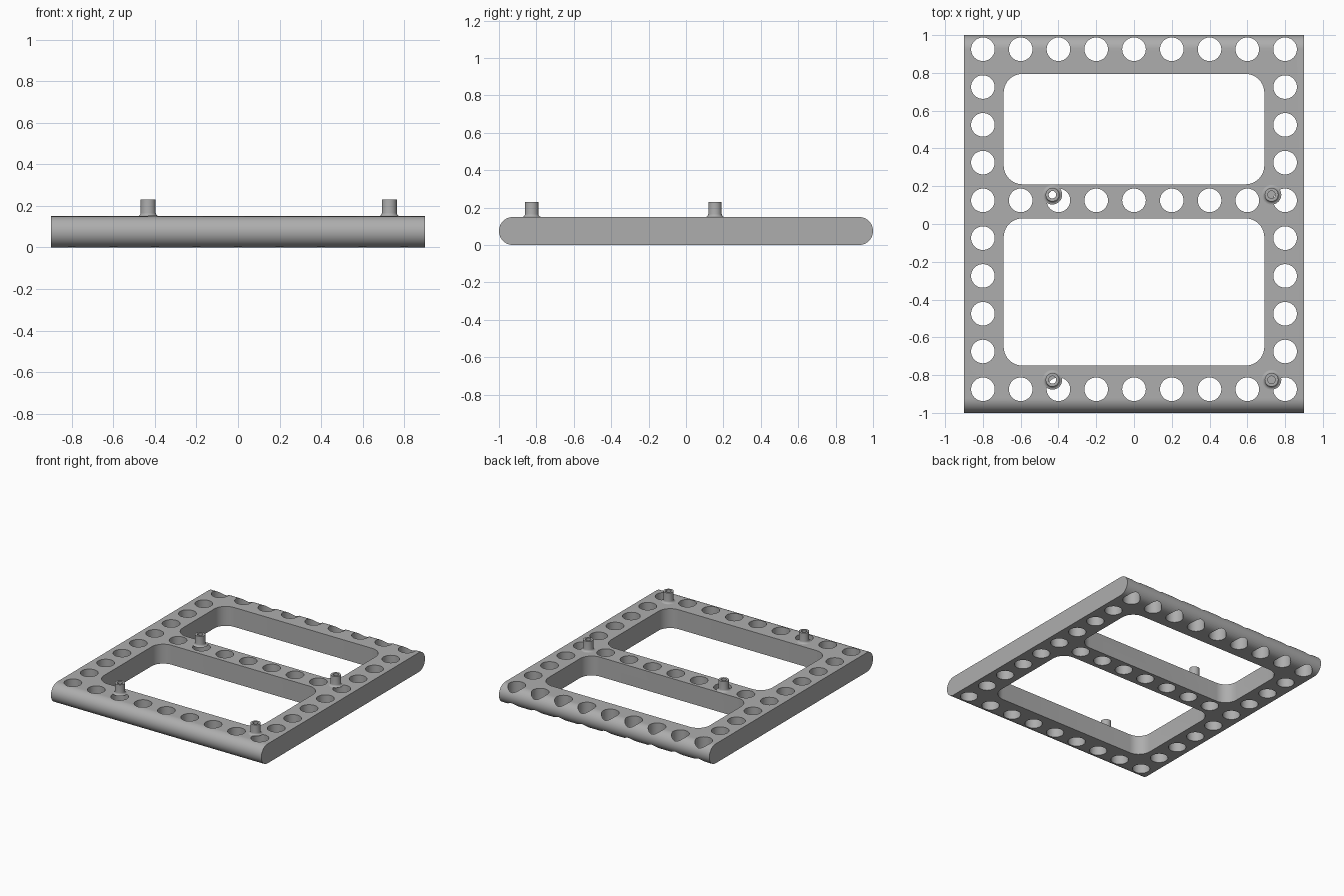
import bpy, bmesh, math
from mathutils import Matrix

cube = bpy.data.objects.get("Cube")
if cube:
    bpy.data.objects.remove(cube, do_unlink=True)

grey = bpy.data.materials.new("plain grey")
grey.use_nodes = True
colour = (0.42, 0.42, 0.42, 1)
grey.diffuse_color = colour
grey.node_tree.nodes["Principled BSDF"].inputs["Base Color"].default_value = colour

THICK = 0.15


def make_object(name, bm):
    bmesh.ops.recalc_face_normals(bm, faces=bm.faces)
    mesh = bpy.data.meshes.new(name)
    bm.to_mesh(mesh)
    bm.free()
    mesh.materials.append(grey)
    obj = bpy.data.objects.new(name, mesh)
    bpy.context.collection.objects.link(obj)
    return obj


def smooth(obj):
    bpy.ops.object.select_all(action='DESELECT')
    obj.select_set(True)
    bpy.context.view_layer.objects.active = obj
    bpy.ops.object.shade_smooth_by_angle(angle=math.radians(30))


def rounded_outline(x0, x1, y0, y1, r, steps):
    """Corner arcs of a rounded rectangle, counter-clockwise."""
    corners = [(x1 - r, y1 - r), (x0 + r, y1 - r), (x0 + r, y0 + r), (x1 - r, y0 + r)]
    pts = []
    for i, (cx, cy) in enumerate(corners):
        for k in range(steps + 1):
            a = math.pi / 2 * (i + k / steps)
            pts.append((cx + r * math.cos(a), cy + r * math.sin(a)))
    return pts


def prism(bm, points, offset):
    face = bm.faces.new([bm.verts.new(p) for p in points])
    top = bmesh.ops.extrude_face_region(bm, geom=[face], use_keep_orig=True)["geom"]
    bmesh.ops.translate(bm, vec=offset, verts=[v for v in top if isinstance(v, bmesh.types.BMVert)])


# Plate with half-round front and back edges
bm = bmesh.new()
side = rounded_outline(-1, 1, 0, THICK, THICK / 2, 12)
prism(bm, [(-0.9, y, z) for y, z in side], (1.8, 0, 0))
bmesh.ops.remove_doubles(bm, verts=bm.verts, dist=1e-5)
plate = make_object("frame_plate", bm)

# Cutter: two rounded windows and a ladder of round holes
bm = bmesh.new()
for y0, y1 in ((-0.75, 0.03), (0.21, 0.795)):
    window = rounded_outline(-0.69, 0.69, y0, y1, 0.1, 10)
    prism(bm, [(x, y, -0.1) for x, y in window], (0, 0, 0.4))
for row in range(10):
    for col in range(9):
        if row in (0, 5, 9) or col in (0, 8):
            place = Matrix.Translation((-0.8 + 0.2 * col, -0.875 + 0.2 * row, 0.1))
            bmesh.ops.create_cone(bm, cap_ends=True, segments=40, radius1=0.0625,
                                  radius2=0.0625, depth=0.4, matrix=place)
cutter = make_object("hole_cutter", bm)
cutter.hide_render = True

cut = plate.modifiers.new("holes", 'BOOLEAN')
cut.operation = 'DIFFERENCE'
cut.solver = 'EXACT'
cut.object = cutter
bpy.context.view_layer.objects.active = plate
bpy.ops.object.modifier_apply(modifier=cut.name)
bpy.data.objects.remove(cutter, do_unlink=True)
smooth(plate)


# Hollow standoffs with a flared foot
def standoff(name, x, y):
    flare = [(0.036 + 0.016 * (1 - math.sin(a)), THICK + 0.016 * (1 - math.cos(a)))
             for a in (math.pi / 2 * k / 5 for k in range(6))]
    profile = [(0.02, THICK)] + flare + [(0.036, 0.23), (0.02, 0.23)]
    bm = bmesh.new()
    verts = [bm.verts.new((r, 0, z)) for r, z in profile]
    edges = [bm.edges.new((verts[i - 1], v)) for i, v in enumerate(verts)]
    bmesh.ops.spin(bm, geom=verts + edges, cent=(0, 0, 0), axis=(0, 0, 1),
                   angle=math.tau, steps=32)
    bmesh.ops.remove_doubles(bm, verts=bm.verts, dist=1e-5)
    obj = make_object(name, bm)
    obj.location = (x, y, 0)
    smooth(obj)


for depth_name, y in (("front", -0.825), ("middle", 0.155)):
    for side_name, x in (("right", -0.432), ("left", 0.728)):
        standoff(f"{depth_name}_{side_name}_standoff", x, y)
